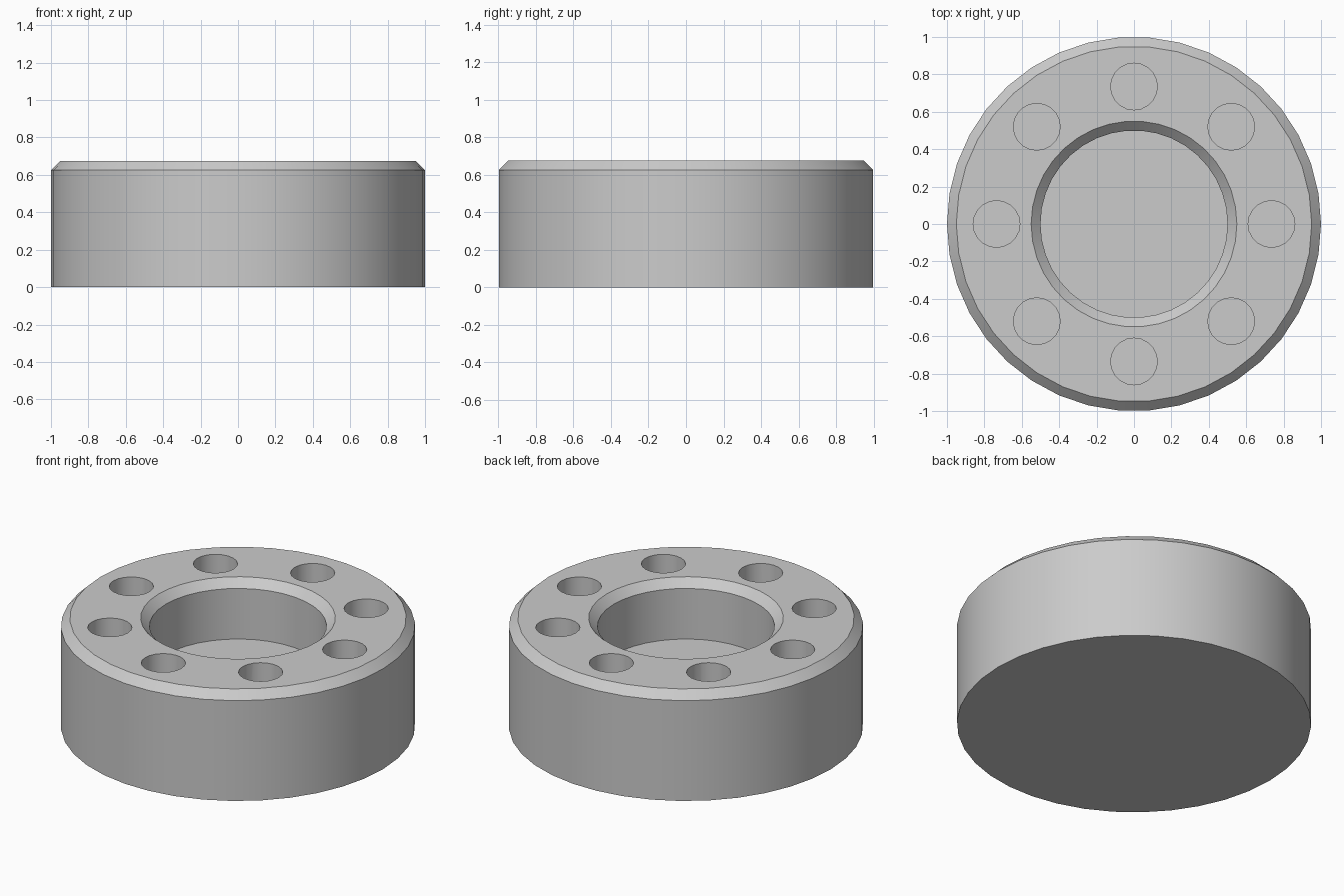
import bpy
import bmesh
from math import cos, sin, pi, radians

default = bpy.data.objects.get("Cube")
if default:
    bpy.data.objects.remove(default, do_unlink=True)

SEGMENTS = 38
HEIGHT = 0.675
CHAMFER = 0.05
FLOOR = 0.31
BORE = 0.5
HOLES = 8
HOLE_RADIUS = 0.125
HOLE_RING = 0.735


def make_object(name, bm):
    bmesh.ops.recalc_face_normals(bm, faces=bm.faces)
    mesh = bpy.data.meshes.new(name)
    bm.to_mesh(mesh)
    bm.free()
    obj = bpy.data.objects.new(name, mesh)
    bpy.context.collection.objects.link(obj)
    return obj


def lathe(bm, profile, segments, cx=0.0, cy=0.0):
    """Turn a (radius, z) profile into a closed solid with flat end caps."""
    rings = [[bm.verts.new((cx + r * cos(2 * pi * i / segments),
                            cy + r * sin(2 * pi * i / segments), z))
              for i in range(segments)] for r, z in profile]
    for low, high in zip(rings, rings[1:]):
        for i in range(segments):
            j = (i + 1) % segments
            bm.faces.new((low[i], low[j], high[j], high[i]))
    bm.faces.new(rings[0])
    bm.faces.new(rings[-1])


# Grey material
grey = bpy.data.materials.new("plain grey")
grey.use_nodes = True
colour = (0.6, 0.6, 0.6, 1.0)
grey.diffuse_color = colour
grey.node_tree.nodes["Principled BSDF"].inputs["Base Color"].default_value = colour

# Round body with chamfered rims and a blind central bore
bm = bmesh.new()
lathe(bm, [(1, 0), (1, HEIGHT - CHAMFER), (1 - CHAMFER, HEIGHT),
           (BORE + CHAMFER, HEIGHT), (BORE, HEIGHT - CHAMFER),
           (BORE, FLOOR)], SEGMENTS)
body = make_object("round_flange", bm)
body.data.materials.append(grey)

# Ring of blind bolt holes
bm = bmesh.new()
for k in range(HOLES):
    a = 2 * pi * k / HOLES
    lathe(bm, [(HOLE_RADIUS, FLOOR), (HOLE_RADIUS, HEIGHT + 0.1)], 20,
          HOLE_RING * cos(a), HOLE_RING * sin(a))
cutter = make_object("bolt_hole_cutter", bm)
cutter.data.materials.append(grey)
cutter.hide_render = True

cut = body.modifiers.new("Bolt holes", "BOOLEAN")
cut.operation = "DIFFERENCE"
cut.solver = "EXACT"
cut.object = cutter

bpy.ops.object.select_all(action="DESELECT")
body.select_set(True)
bpy.context.view_layer.objects.active = body
bpy.ops.object.modifier_apply(modifier=cut.name)
bpy.data.objects.remove(cutter, do_unlink=True)

# Smooth walls, crisp rims
bpy.ops.object.shade_smooth_by_angle(angle=radians(30))
